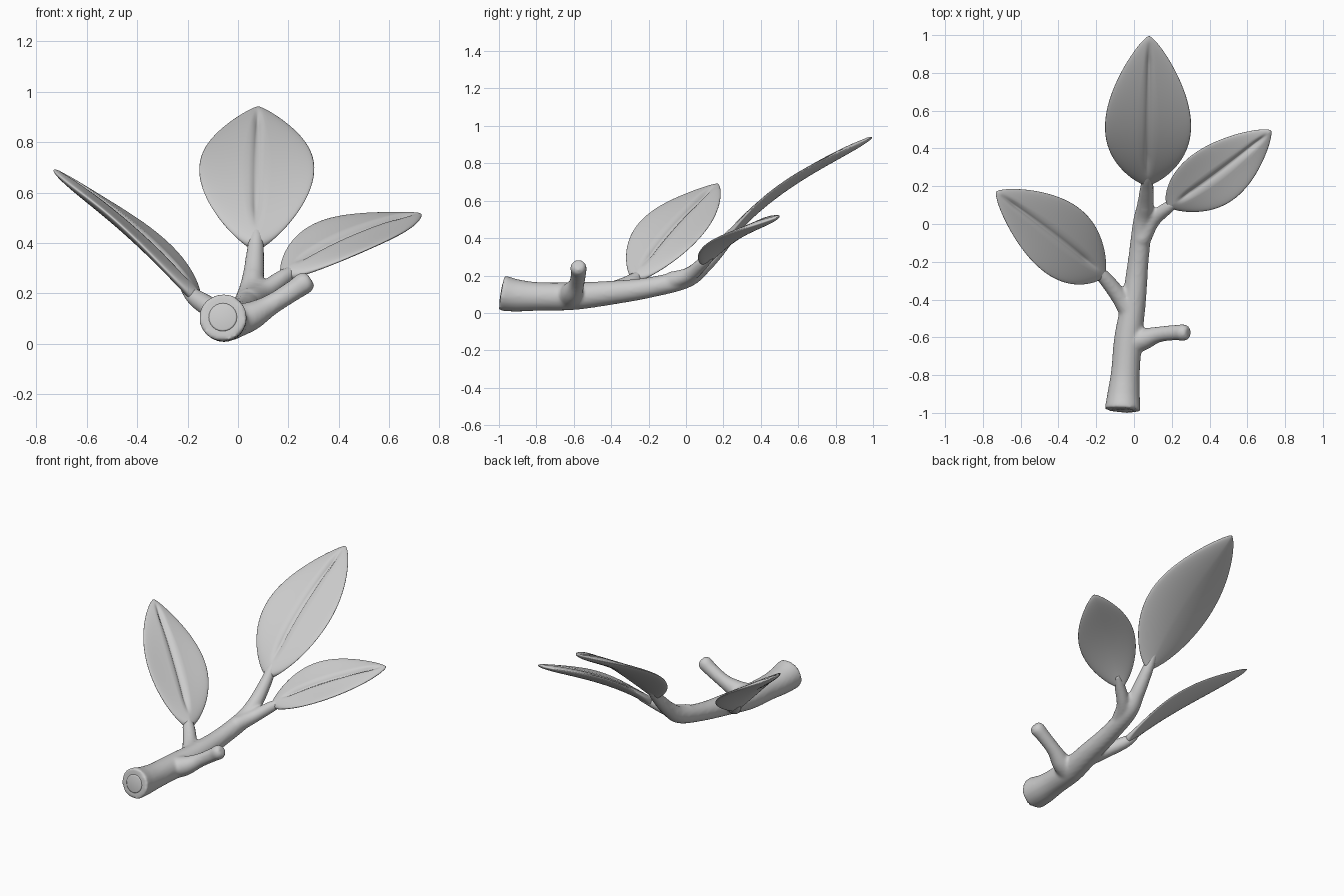
import bpy, bmesh
from math import sin, cos, pi, exp, copysign
from mathutils import Vector

cube = bpy.data.objects.get("Cube")
if cube:
    bpy.data.objects.remove(cube, do_unlink=True)

gray = bpy.data.materials.new("matte_gray")
gray.use_nodes = True
tone = (0.6, 0.6, 0.6, 1)
gray.diffuse_color = tone
gray.node_tree.nodes["Principled BSDF"].inputs["Base Color"].default_value = tone


def loft(bm, rings):
    """Skin a list of closed point rings and cap both ends."""
    rows = [[bm.verts.new(p) for p in ring] for ring in rings]
    n = len(rows[0])
    for a, b in zip(rows, rows[1:]):
        for i in range(n):
            j = (i + 1) % n
            bm.faces.new((a[i], a[j], b[j], b[i]))
    bm.faces.new(rows[0][::-1])
    bm.faces.new(rows[-1])


def finish(bm, name):
    bmesh.ops.recalc_face_normals(bm, faces=bm.faces)
    for f in bm.faces:
        f.smooth = True
    mesh = bpy.data.meshes.new(name)
    bm.to_mesh(mesh)
    bm.free()
    mesh.materials.append(gray)
    obj = bpy.data.objects.new(name, mesh)
    bpy.context.collection.objects.link(obj)
    return obj


def spline(points, steps=8):
    """Catmull-Rom through points of (x, y, z, radius)."""
    p = [Vector(q) for q in points]
    p = [p[0] * 2 - p[1]] + p + [p[-1] * 2 - p[-2]]
    out = []
    for a, b, c, d in zip(p, p[1:], p[2:], p[3:]):
        for k in range(steps):
            t = k / steps
            out.append(0.5 * (2 * b + (c - a) * t + (2 * a - 5 * b + 4 * c - d) * t**2
                              + (3 * b - a - 3 * c + d) * t**3))
    return out + [p[-2]]


def tube(bm, points, sides=24):
    path = spline(points)
    rings = []
    for i, q in enumerate(path):
        ahead = path[min(i + 1, len(path) - 1)] - path[max(i - 1, 0)]
        axis = ahead.to_3d().normalized()
        side = axis.cross(Vector((0.3, 0, 1))).normalized()
        up = side.cross(axis)
        rings.append([q.to_3d() + q.w * (side * cos(2 * pi * k / sides) + up * sin(2 * pi * k / sides))
                      for k in range(sides)])
    loft(bm, rings)


# Stem, cut side twig and leaf stalks, fused into one branch
bm = bmesh.new()
tube(bm, [(-0.06, -0.985, 0.106, 0.096), (-0.055, -0.9, 0.093, 0.086), (-0.045, -0.78, 0.088, 0.076),
          (-0.03, -0.6, 0.09, 0.074), (0, -0.4, 0.108, 0.064), (0.022, -0.2, 0.135, 0.055),
          (0.045, 0, 0.185, 0.052), (0.06, 0.1, 0.26, 0.044), (0.068, 0.19, 0.355, 0.036),
          (0.072, 0.25, 0.43, 0.028), (0.074, 0.31, 0.49, 0.015)])
tube(bm, [(-0.03, -0.63, 0.085, 0.07), (0.05, -0.61, 0.11, 0.058), (0.13, -0.585, 0.155, 0.042),
          (0.22, -0.575, 0.212, 0.041), (0.265, -0.575, 0.243, 0.044), (0.288, -0.575, 0.258, 0.03)])
tube(bm, [(-0.01, -0.48, 0.1, 0.06), (-0.08, -0.38, 0.128, 0.045), (-0.165, -0.275, 0.18, 0.036),
          (-0.22, -0.23, 0.23, 0.018)])
tube(bm, [(0.04, -0.08, 0.17, 0.05), (0.1, 0.02, 0.205, 0.04), (0.19, 0.095, 0.27, 0.032),
          (0.25, 0.14, 0.3, 0.016)])
branch = finish(bm, "branch")
fuse = branch.modifiers.new("fuse", "REMESH")
fuse.mode = "VOXEL"
fuse.voxel_size = 0.01
fuse.use_smooth_shade = True
soften = branch.modifiers.new("soften", "SMOOTH")
soften.factor = 0.5
soften.iterations = 6

# Raised core on the cut end of the stem
bm = bmesh.new()
end, axis = Vector((-0.06, -0.985, 0.106)), Vector((0.04, 0.98, -0.16)).normalized()
side = axis.cross(Vector((0, 0, 1))).normalized()
up = side.cross(axis)
loft(bm, [[end + axis * d + r * (side * cos(k * pi / 12) + up * sin(k * pi / 12)) for k in range(24)]
          for d, r in ((0.003, 0.056), (-0.002, 0.056), (-0.004, 0.05))])
finish(bm, "cut_core")


def leaf(name, base, tip, across, half_width, bulge, cup=0.018, rows=40, sides=48):
    base, tip, across = Vector(base), Vector(tip), Vector(across)
    along = (tip - base).normalized()
    across = (across - along * across.dot(along)).normalized()
    normal = across.cross(along)
    rings = []
    for i in range(rows + 1):
        t = 0.998 * (1 - cos(pi * i / rows)) / 2
        round_tip = (1 - t**8) ** 0.5
        width = half_width * sin(pi * t**0.85) ** 0.85 + 0.02 * round_tip
        thick = 0.024 * round_tip
        # The midrib groove fades at both ends
        groove = 0.022 * min(1, max(0, (t - 0.08) * 8), max(0, (0.97 - t) * 8))
        centre = base.lerp(tip, t) + normal * bulge * sin(pi * t**0.8)
        ring = []
        for k in range(sides):
            a = 2 * pi * k / sides
            c = cos(a)
            u = copysign(abs(c) ** 1.4, c)
            lift = thick * sin(a) + cup * (u * width / half_width) ** 2
            if sin(a) > 0:
                lift -= groove * exp(-(u * width / 0.012) ** 2)
            ring.append(centre + across * u * width + normal * lift)
        rings.append(ring)
    bm = bmesh.new()
    loft(bm, rings)
    finish(bm, name)


# Leaves
leaf("top_leaf", (0.07, 0.215, 0.385), (0.08, 0.995, 0.94), (1, 0, 0), 0.208, 0.055)
leaf("right_leaf", (-0.165, -0.27, 0.18), (-0.73, 0.17, 0.69), (0.49, 0.85, -0.185), 0.175, 0.03)
leaf("left_leaf", (0.185, 0.1, 0.27), (0.725, 0.495, 0.515), (0.647, -0.706, -0.294), 0.148, 0.035)
